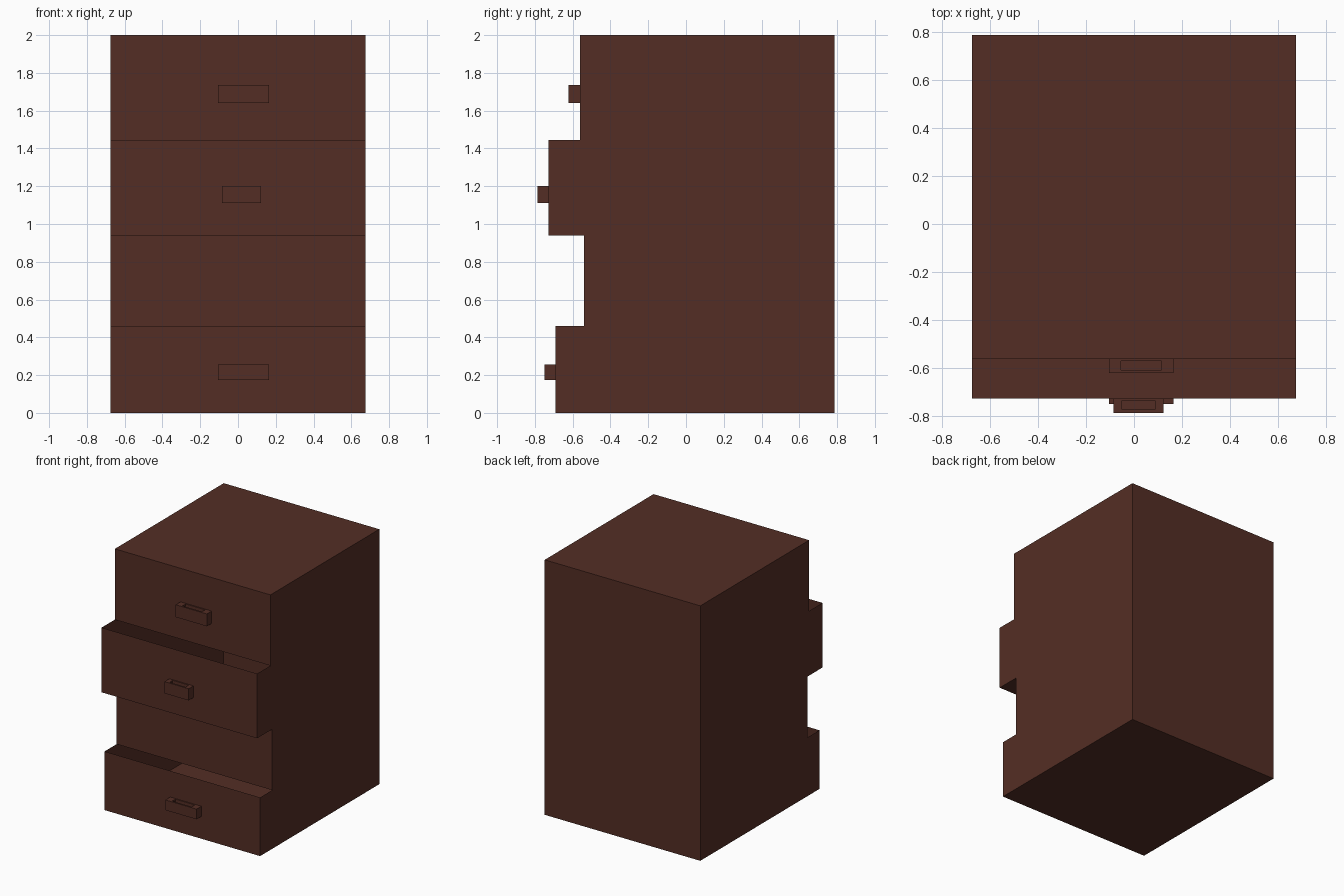
import bpy, bmesh

if "Cube" in bpy.data.objects:
    bpy.data.objects.remove(bpy.data.objects["Cube"])

wood = bpy.data.materials.new("dark_brown_wood")
wood.diffuse_color = (0.088, 0.027, 0.018, 1.0)
wood.use_nodes = True
wood.node_tree.nodes["Principled BSDF"].inputs["Base Color"].default_value = wood.diffuse_color


def finish(name, bm):
    bmesh.ops.recalc_face_normals(bm, faces=bm.faces)
    mesh = bpy.data.meshes.new(name)
    bm.to_mesh(mesh)
    bm.free()
    mesh.materials.append(wood)
    obj = bpy.data.objects.new(name, mesh)
    bpy.context.collection.objects.link(obj)
    return obj


# Cabinet: thin hollow shell, side outline (y, z) swept across the width.
HALF_W = 0.675
outline = [
    (0.787, 0.0), (0.787, 2.0),           # back
    (-0.562, 2.0), (-0.562, 1.445),       # closed top drawer
    (-0.727, 1.445), (-0.727, 0.938),     # pulled-out second drawer
    (-0.54, 0.938), (-0.54, 0.46),        # plain panel
    (-0.69, 0.46), (-0.69, 0.0),          # pulled-out bottom drawer
]
OPEN_TOPS = {3, 7}                        # open tops of the pulled-out drawers

bm = bmesh.new()
left = [bm.verts.new((-HALF_W, y, z)) for y, z in outline]
right = [bm.verts.new((HALF_W, y, z)) for y, z in outline]
bm.faces.new(left)
bm.faces.new(right[::-1])
n = len(outline)
for i in range(n):
    if i not in OPEN_TOPS:
        j = (i + 1) % n
        bm.faces.new((left[i], right[i], right[j], left[j]))
finish("cabinet_shell", bm)


# Handle: box on the drawer front with a slot sunk into its top.
def handle(name, x0, x1, y_front, z0, z1, margin):
    y0, y1 = y_front - 0.06, y_front
    sx0, sx1, sy0, sy1 = x0 + margin, x1 - margin, y0 + 0.013, y1 - 0.009
    slot_z = z0 + 0.015
    bm = bmesh.new()

    def ring(xa, xb, ya, yb, z):
        return [bm.verts.new(p) for p in
                ((xa, ya, z), (xb, ya, z), (xb, yb, z), (xa, yb, z))]

    rings = [ring(x0, x1, y0, y1, z0), ring(x0, x1, y0, y1, z1),
             ring(sx0, sx1, sy0, sy1, z1), ring(sx0, sx1, sy0, sy1, slot_z)]
    for a, b in zip(rings, rings[1:]):
        for i in range(4):
            j = (i + 1) % 4
            bm.faces.new((a[i], a[j], b[j], b[i]))
    bm.faces.new(rings[0][::-1])
    bm.faces.new(rings[-1])
    finish(name, bm)


handle("top_handle", -0.105, 0.165, -0.562, 1.64, 1.737, 0.05)
handle("middle_handle", -0.086, 0.123, -0.727, 1.11, 1.202, 0.035)
handle("bottom_handle", -0.105, 0.165, -0.69, 0.175, 0.255, 0.05)
